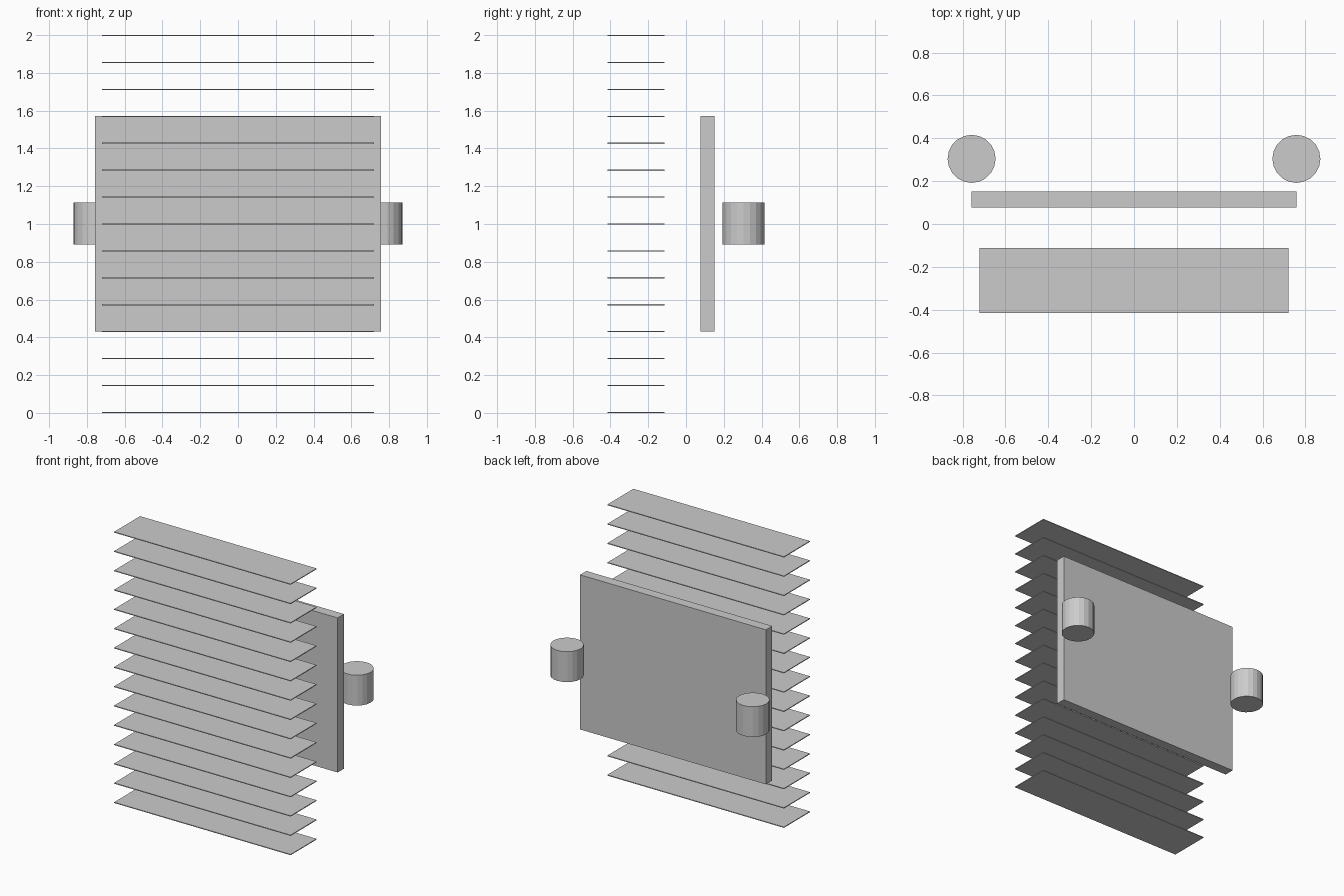
import bpy

if "Cube" in bpy.data.objects:
    bpy.data.objects.remove(bpy.data.objects["Cube"])


def box(name, x, y, z):
    """Box from (min, max) ranges on each axis."""
    bpy.ops.mesh.primitive_cube_add(size=1, location=[(r[0] + r[1]) / 2 for r in (x, y, z)])
    ob = bpy.context.object
    ob.name = name
    ob.scale = [r[1] - r[0] for r in (x, y, z)]
    bpy.ops.object.transform_apply(location=False, rotation=False, scale=True)
    return ob


# Stack of thin horizontal fins
COUNT, THICK = 15, 0.006
step = (2 - THICK) / (COUNT - 1)
for i in range(COUNT):
    z = i * step
    box(f"fin_{i + 1:02d}", (-0.72, 0.72), (-0.415, -0.113), (z, z + THICK))

# Upright panel behind the fins
box("back_panel", (-0.758, 0.758), (0.078, 0.152), (0.432, 1.572))

# Pair of short mounting posts behind the panel
for side, sx in (("left", -1), ("right", 1)):
    bpy.ops.mesh.primitive_cylinder_add(vertices=20, radius=0.112, depth=0.224,
                                        location=(sx * 0.758, 0.304, 1.003))
    bpy.context.object.name = f"{side}_post"
